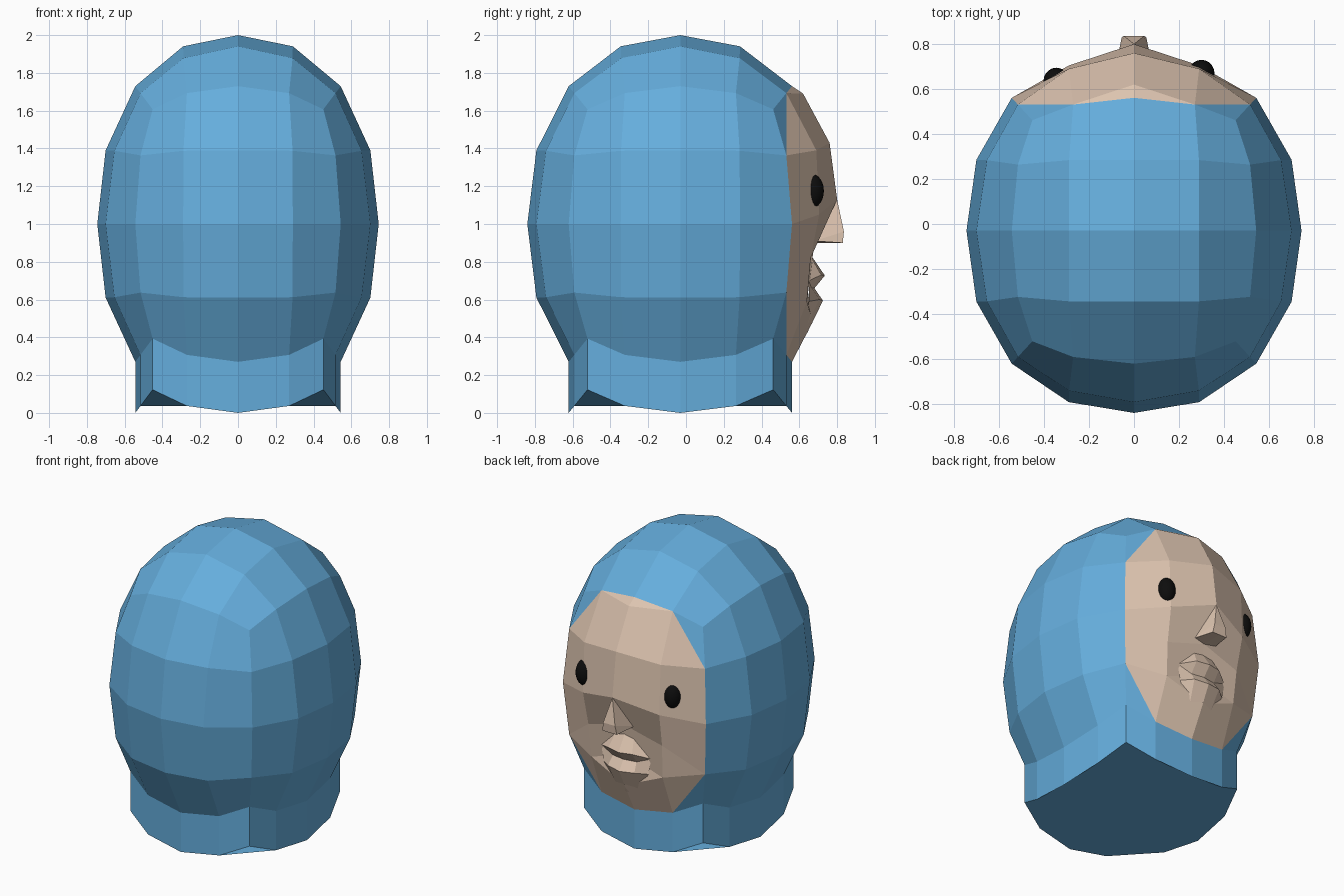
import bpy, bmesh, math
from mathutils import Vector

cube = bpy.data.objects.get("Cube")
if cube:
    bpy.data.objects.remove(cube, do_unlink=True)

CENTRE = Vector((0, -0.03, 1))
RADII = Vector((0.745, 0.81, 1))


def material(name, rgb):
    m = bpy.data.materials.new(name)
    m.use_nodes = True
    m.diffuse_color = (*rgb, 1)
    m.node_tree.nodes["Principled BSDF"].inputs["Base Color"].default_value = (*rgb, 1)
    return m


BLUE = material("hood_blue", (0.13, 0.42, 0.72))
SKIN = material("skin", (0.72, 0.55, 0.43))
BLACK = material("eye_black", (0.004, 0.004, 0.004))


def shell_point(axis, sign, u, v):
    # Point of the rounded block; u and v run from -2 to 2 over one side
    def spread(a, b):
        if abs(a) == 2:
            return math.copysign(1, a)
        return a * (0.414 + 0.11 * (b / 2) ** 2)
    d = Vector((0, 0, 0))
    d[axis] = sign
    d[(axis + 1) % 3] = spread(u, v)
    d[(axis + 2) % 3] = spread(v, u)
    norm = sum(abs(c) ** 2.2 for c in d) ** (1 / 2.2)
    return CENTRE + d / norm * RADII


def build(name, polygons, mat, mirror=False):
    # Flat shaded object from a list of polygons, facing outwards
    bm = bmesh.new()
    for poly in polygons:
        bm.faces.new([bm.verts.new(p) for p in poly])
    bmesh.ops.remove_doubles(bm, verts=bm.verts, dist=0.0005)
    bm.normal_update()
    for f in bm.faces:
        if f.normal.dot(f.calc_center_median() - CENTRE) < 0:
            f.normal_flip()
    mesh = bpy.data.meshes.new(name)
    bm.to_mesh(mesh)
    bm.free()
    mesh.materials.append(mat)
    ob = bpy.data.objects.new(name, mesh)
    bpy.context.collection.objects.link(ob)
    if mirror:
        ob.modifiers.new("mirror", 'MIRROR')


# Hood: four full sides of the rounded block, open at the face and the neck
hood = []
for axis, sign in ((0, 1), (0, -1), (1, -1), (2, 1)):
    for u in range(-2, 2):
        for v in range(-2, 2):
            hood.append([shell_point(axis, sign, a, b) for a, b in
                         ((u, v), (u + 1, v), (u + 1, v + 1), (u, v + 1))])

# Hood: corner gussets that give the face opening its eight sides
for a in (-1, 1):
    for b in (-1, 1):
        hood.append([shell_point(1, 1, p, q) for p, q in
                     ((2 * a, b), (2 * a, 2 * b), (a, 2 * b))])
build("hood", hood, BLUE)

# Neck: lower rim of the hood drawn straight down to the ground and capped
rim = [(i, -2) for i in range(-2, 2)] + [(2, i) for i in range(-2, 2)]
rim += [(-a, -b) for a, b in rim]
top = [shell_point(2, -1, a, b) for a, b in rim]
drop = Vector((0, 0, min(p.z for p in top)))
low = [p - drop for p in top]
neck = [[top[i - 1], top[i], low[i], low[i - 1]] for i in range(len(top))]
build("neck", neck + [low], BLUE)

# Corner points of one half of the face
V = {
    # border shared with the hood opening
    "brow": shell_point(1, 1, 2, 0), "temple": shell_point(1, 1, 2, 1),
    "side_up": shell_point(1, 1, 1, 2), "side": shell_point(1, 1, 0, 2),
    "side_low": shell_point(1, 1, -1, 2), "jaw": shell_point(1, 1, -2, 1),
    "chin": shell_point(1, 1, -2, 0),
    # skin
    "hairline": (0, 0.62, 1.69),
    "forehead": (0, 0.76, 1.43), "forehead_side": (0.29, 0.69, 1.39),
    "bridge": (0, 0.80, 1.13), "cheekbone": (0.29, 0.705, 1.05),
    "nose_root": (0, 0.68, 0.90), "cheek": (0.28, 0.66, 0.82),
    "mouth": (0, 0.64, 0.68), "cheek_low": (0.27, 0.64, 0.59),
    "chin_front": (0, 0.67, 0.48),
    # nose
    "tip": (0, 0.836, 0.96), "tip_side": (0.045, 0.836, 0.96),
    "base": (0, 0.83, 0.90), "base_side": (0.055, 0.83, 0.90),
    "wing": (0.085, 0.68, 0.91),
    # lips
    "philtrum": (0, 0.665, 0.83), "philtrum_side": (0.07, 0.665, 0.82),
    "upper": (0, 0.735, 0.727), "upper_side": (0.09, 0.715, 0.73),
    "corner": (0.19, 0.65, 0.70), "seam": (0, 0.68, 0.66),
    "seam_side": (0.09, 0.665, 0.66), "lower": (0, 0.725, 0.594),
    "lower_side": (0.10, 0.705, 0.60), "corner_low": (0.17, 0.65, 0.59),
    "under": (0, 0.64, 0.42), "under_side": (0.08, 0.63, 0.44),
}


def build_half(name, *outlines):
    build(name, [[V[w] for w in line.split()] for line in outlines], SKIN, mirror=True)


build_half("face",
           "brow temple hairline",
           "hairline temple forehead_side forehead",
           "temple side_up forehead_side",
           "forehead forehead_side cheekbone bridge",
           "forehead_side side_up side cheekbone",
           "bridge cheekbone cheek nose_root",
           "cheekbone side side_low cheek",
           "nose_root cheek cheek_low mouth",
           "cheek side_low cheek_low",
           "cheek_low side_low jaw",
           "mouth cheek_low chin_front",
           "chin_front cheek_low jaw chin")

build_half("nose",
           "bridge tip_side tip",
           "bridge wing tip_side",
           "tip_side wing base_side",
           "tip tip_side base_side base",
           "base base_side wing nose_root")

build_half("lips",
           "philtrum philtrum_side upper_side upper",
           "philtrum_side corner upper_side",
           "upper upper_side seam_side seam",
           "upper_side corner seam_side",
           "seam seam_side lower_side lower",
           "seam_side corner corner_low lower_side",
           "lower lower_side under_side under",
           "lower_side corner_low under_side")

# Eyes: small tall ovals, the right one set slightly deeper
for name, place in (("left_eye", (0.30, 0.67, 1.175)), ("right_eye", (-0.345, 0.635, 1.175))):
    bpy.ops.mesh.primitive_uv_sphere_add(segments=20, ring_count=12, radius=1, location=place)
    eye = bpy.context.object
    eye.name = name
    eye.scale = (0.058, 0.06, 0.088)
    eye.data.materials.append(BLACK)
    bpy.ops.object.shade_smooth_by_angle()
